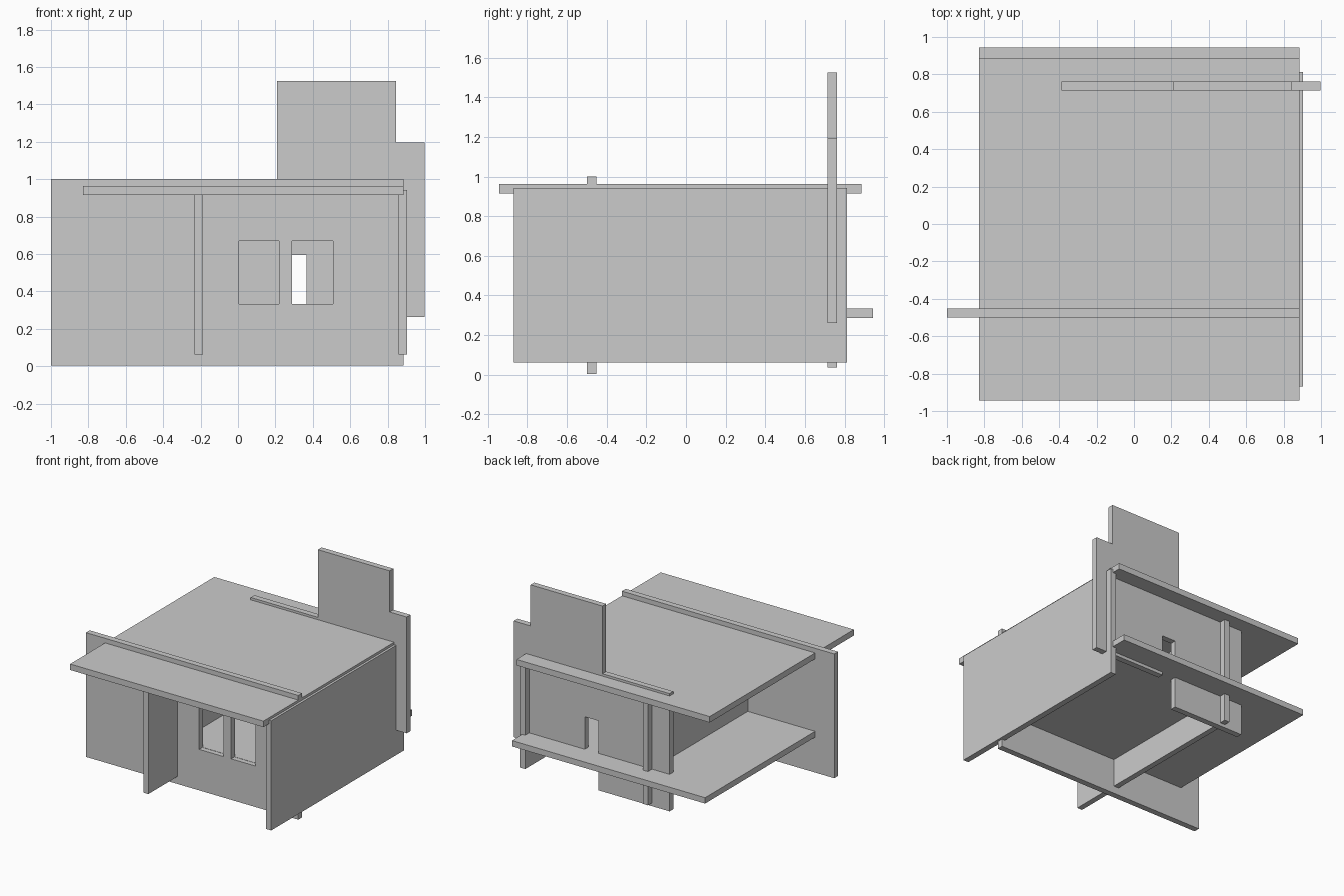
import bpy
import bmesh
from mathutils import Vector

if "Cube" in bpy.data.objects:
    bpy.data.objects.remove(bpy.data.objects["Cube"])


def slab(name, x, y, z):
    """Axis-aligned panel from (min, max) ranges."""
    bm = bmesh.new()
    bmesh.ops.create_cube(bm, size=1)
    for v in bm.verts:
        v.co = Vector([lo + (c + 0.5) * (hi - lo) for c, (lo, hi) in zip(v.co, (x, y, z))])
    return finish(name, bm)


def profile_wall(name, outline, y):
    """Panel cut to an x-z outline, extruded through the y range."""
    bm = bmesh.new()
    face = bm.faces.new([bm.verts.new((px, y[0], pz)) for px, pz in outline])
    new = bmesh.ops.extrude_face_region(bm, geom=[face])["geom"]
    moved = [v for v in new if isinstance(v, bmesh.types.BMVert)]
    bmesh.ops.translate(bm, verts=moved, vec=(0, y[1] - y[0], 0))
    bmesh.ops.recalc_face_normals(bm, faces=bm.faces)
    return finish(name, bm)


def finish(name, bm):
    mesh = bpy.data.meshes.new(name)
    bm.to_mesh(mesh)
    bm.free()
    obj = bpy.data.objects.new(name, mesh)
    bpy.context.collection.objects.link(obj)
    return obj


# Roof and raised floor
slab("roof", (-0.83, 0.885), (-0.943, 0.885), (0.915, 0.963))
slab("floor", (-0.83, 0.885), (-0.46, 0.943), (0.287, 0.334))

# Side wall and inner partition
slab("right_wall", (0.857, 0.904), (-0.87, 0.813), (0.063, 0.943))
slab("partition_wall", (-0.232, -0.187), (-0.87, 0.813), (0.063, 0.943))

# Front wall with two windows
front = slab("front_wall", (-1.0, 0.885), (-0.5, -0.452), (0.003, 1.0))
for i, x in enumerate([(0.005, 0.22), (0.29, 0.507)]):
    cutter = slab(f"window_cutter_{i + 1}", x, (-0.6, -0.35), (0.332, 0.67))
    cutter.hide_render = True
    cutter.hide_viewport = True
    cut = front.modifiers.new("window", "BOOLEAN")
    cut.operation = "DIFFERENCE"
    cut.solver = "EXACT"
    cut.object = cutter

# Back wall with door notch, stepped base and chimney-like top
profile_wall("back_wall", [
    (-0.388, 0.037), (0.245, 0.037), (0.245, 0.595), (0.365, 0.595),
    (0.365, 0.262), (0.997, 0.262), (0.997, 1.195), (0.845, 1.195),
    (0.845, 1.525), (0.208, 1.525), (0.208, 0.982), (-0.388, 0.982),
], (0.715, 0.762))
